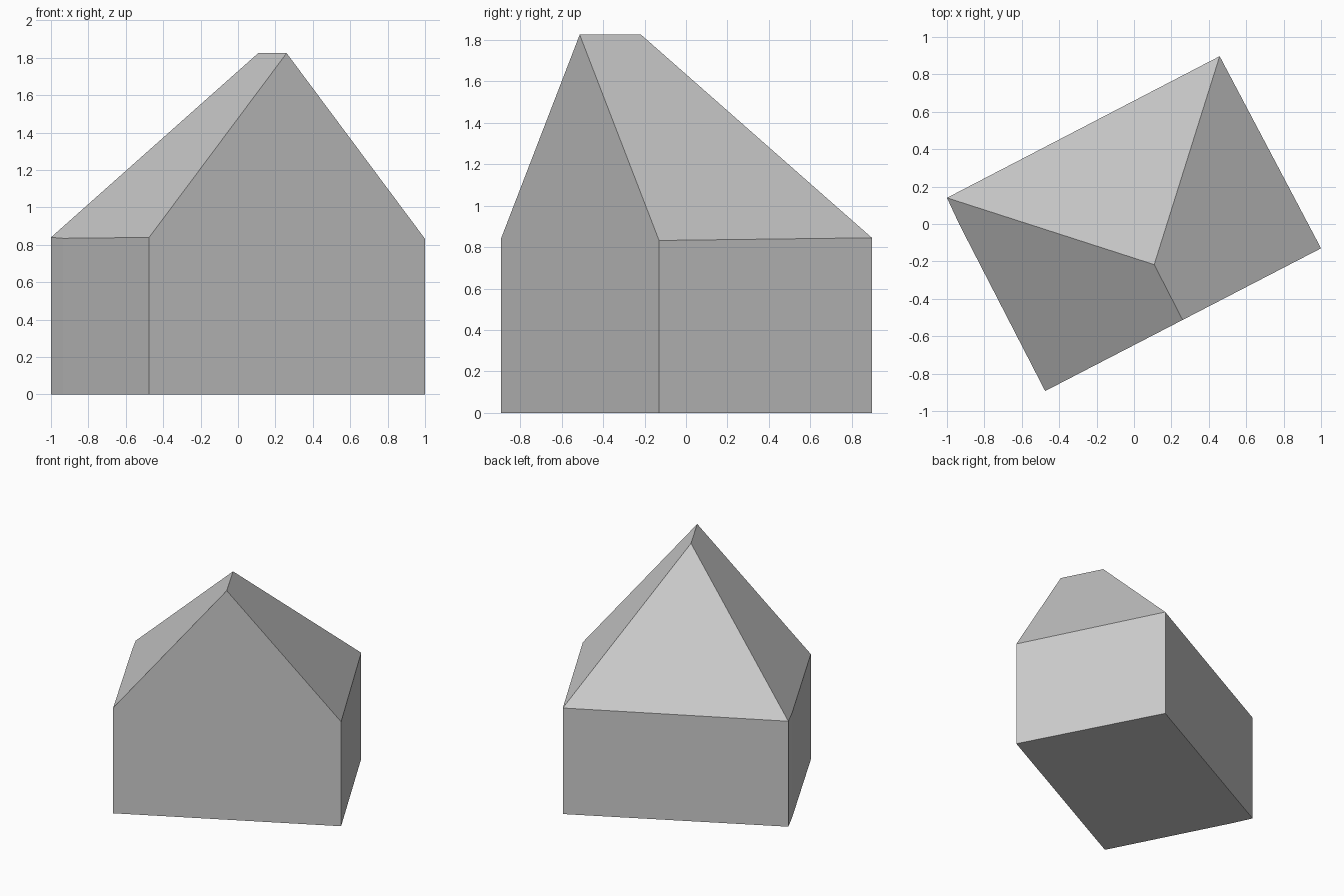
import bpy
import bmesh

cube = bpy.data.objects.get("Cube")
if cube:
    bpy.data.objects.remove(cube, do_unlink=True)

grey = bpy.data.materials.new("light grey")
grey.use_nodes = True
grey.diffuse_color = (0.6, 0.6, 0.6, 1)
grey.node_tree.nodes["Principled BSDF"].inputs["Base Color"].default_value = (0.6, 0.6, 0.6, 1)

# Eave corners, counter-clockwise from the back right corner
EAVES = [(-1, 0.14, 0.84), (-0.935, 0.0, 0.835), (-0.475, -0.893, 0.84),
         (1, -0.13, 0.832), (0.458, 0.897, 0.845)]
RIDGE_FRONT = (0.26, -0.513, 1.825)
RIDGE_BACK = (0.108, -0.217, 1.825)


def make_part(name, faces):
    """Build one flat-shaded shell from outward-facing polygons."""
    bm = bmesh.new()
    for face in faces:
        bm.faces.new([bm.verts.new(p) for p in face])
    bmesh.ops.remove_doubles(bm, verts=bm.verts, dist=0.0001)
    mesh = bpy.data.meshes.new(name)
    bm.to_mesh(mesh)
    bm.free()
    mesh.materials.append(grey)
    bpy.context.collection.objects.link(bpy.data.objects.new(name, mesh))


# Walls with the floor; the front wall rises into the gable
ground = [(x, y, 0) for x, y, z in EAVES]
walls = [ground[::-1]]
for i in range(len(EAVES)):
    j = (i + 1) % len(EAVES)
    top = [EAVES[j], EAVES[i]]
    if i == 2:
        top.insert(1, RIDGE_FRONT)
    walls.append([ground[i], ground[j]] + top)
make_part("walls", walls)

# Two main slopes and the hip at the back
back_right, kink, front_right, front_left, back_left = EAVES
make_part("roof", [
    [back_right, kink, front_right, RIDGE_FRONT, RIDGE_BACK],
    [front_left, back_left, RIDGE_BACK, RIDGE_FRONT],
    [back_left, back_right, RIDGE_BACK],
])
